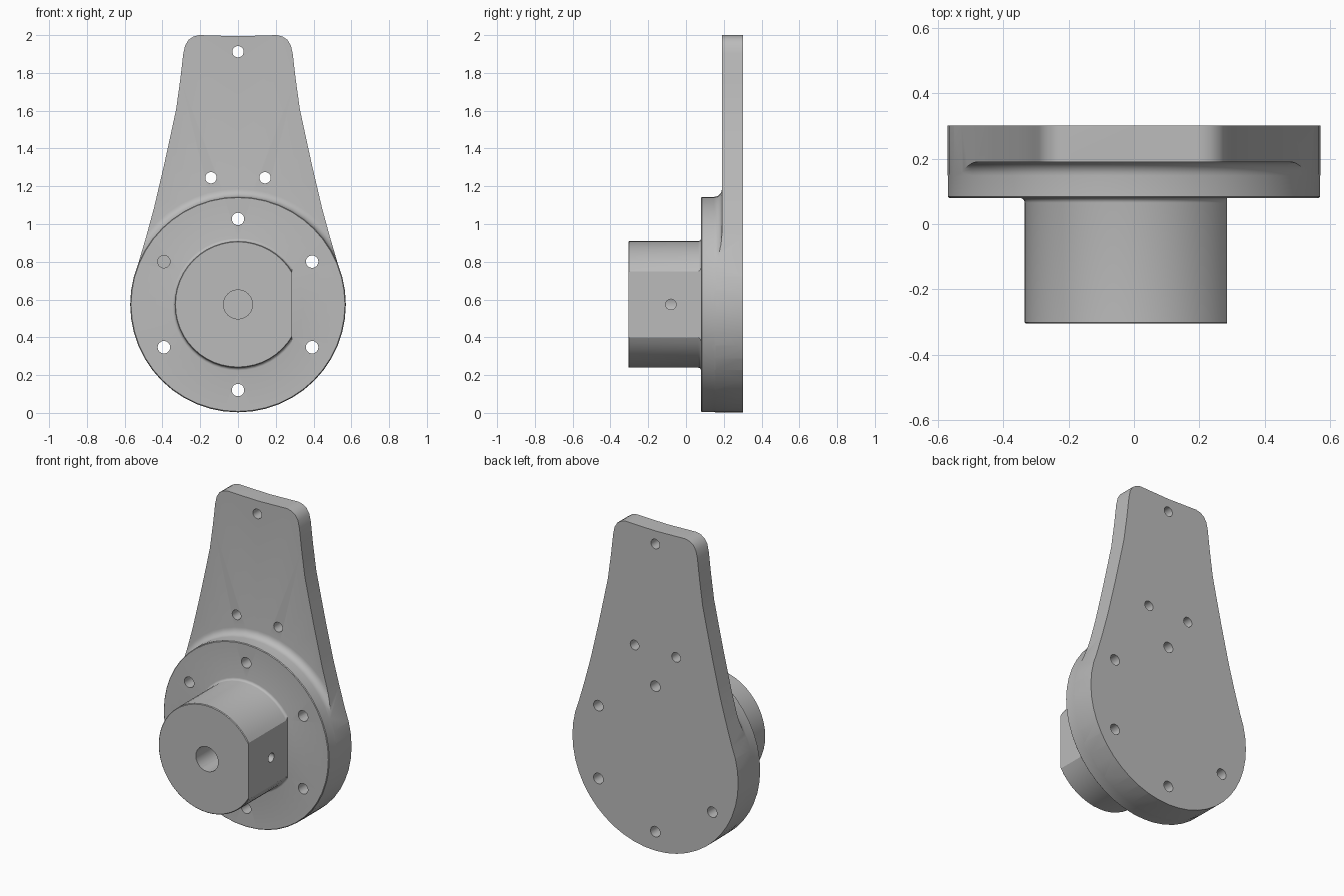
import bpy, bmesh
from math import radians, sin, cos, pi
from mathutils import Matrix, Vector

if "Cube" in bpy.data.objects:
    bpy.data.objects.remove(bpy.data.objects["Cube"], do_unlink=True)

CENTRE = 0.574      # height of the hub axis
STEPS = 48          # sides of the round parts
DISC_R = 0.57
AXIS_Y = Matrix.Rotation(radians(90), 4, 'X')
AXIS_X = Matrix.Rotation(radians(90), 4, 'Y')

grey = bpy.data.materials.new("machined_grey")
grey.use_nodes = True
colour = (0.5, 0.5, 0.5, 1)
grey.diffuse_color = colour
grey.node_tree.nodes["Principled BSDF"].inputs["Base Color"].default_value = colour


def make_object(name, bm):
    bmesh.ops.recalc_face_normals(bm, faces=bm.faces[:])
    mesh = bpy.data.meshes.new(name)
    bm.to_mesh(mesh)
    bm.free()
    mesh.materials.append(grey)
    obj = bpy.data.objects.new(name, mesh)
    bpy.context.collection.objects.link(obj)
    return obj


def combine(target, tool, operation):
    """Apply a boolean and discard the helper."""
    tool.hide_render = True
    mod = target.modifiers.new("shape", 'BOOLEAN')
    mod.operation, mod.solver, mod.object = operation, 'EXACT', tool
    bpy.context.view_layer.objects.active = target
    bpy.ops.object.modifier_apply(modifier=mod.name)
    bpy.data.objects.remove(tool, do_unlink=True)


def drill(target, location, radius, depth, rotation=AXIS_Y):
    bm = bmesh.new()
    bmesh.ops.create_cone(bm, cap_ends=True, segments=24, radius1=radius,
                          radius2=radius, depth=depth,
                          matrix=Matrix.Translation(location) @ rotation)
    combine(target, make_object("drill", bm), 'DIFFERENCE')


def fillet(r, y, size, count):
    """Concave quarter round from a cylinder of radius r onto a face at y."""
    return [(r + size * (1 - cos(a)), y - size * (1 - sin(a)))
            for a in (pi / 2 * i / count for i in range(count + 1))]


# Turned body: hub, disc and plate thickness revolved as (radius, y)
profile = [(0, -0.305), (0.331, -0.305), (0.335, -0.301)]
profile += fillet(0.335, 0.08, 0.015, 4)
profile += [(DISC_R - 0.004, 0.08), (DISC_R, 0.084)]
profile += fillet(DISC_R, 0.19, 0.042, 6)
profile += [(1.6, 0.19), (1.6, 0.302), (0, 0.302)]
bm = bmesh.new()
verts = [bm.verts.new((r, y, CENTRE)) for r, y in profile]
edges = [bm.edges.new(pair) for pair in zip(verts, verts[1:])]
bmesh.ops.spin(bm, geom=verts + edges, cent=(0, 0, CENTRE), axis=(0, 1, 0),
               angle=2 * pi, steps=STEPS, use_duplicate=False)
bmesh.ops.remove_doubles(bm, verts=bm.verts[:], dist=0.0001)
body = make_object("hub_lever", bm)

# Lever outline: tapering flanks, rounded top corners and round lower end
side = [(0.487, 0.93), (0.446, 1.08), (0.392, 1.31), (0.357, 1.47),
        (0.327, 1.61), (0.305, 1.77), (0.29, 1.9), (0.28, 1.945),
        (0.262, 1.975), (0.235, 1.993), (0.205, 2.0)]
first = radians(22.5)
sweep = 2 * pi / STEPS
arc = [((DISC_R + 0.001) * cos(a), CENTRE + (DISC_R + 0.001) * sin(a))
       for a in (first - sweep * i for i in range(31))]
outline = arc + [(-x, z) for x, z in side] + [(0, 1.994)] + side[::-1]
bm = bmesh.new()
face = bm.faces.new([bm.verts.new((x, -1, z)) for x, z in outline])
extruded = bmesh.ops.extrude_face_region(bm, geom=[face])["geom"]
bmesh.ops.translate(bm, vec=(0, 2, 0),
                    verts=[v for v in extruded if isinstance(v, bmesh.types.BMVert)])
combine(body, make_object("outline_cutter", bm), 'INTERSECT')

# Flat on the left side of the hub
bm = bmesh.new()
bmesh.ops.create_cube(bm, size=1)
bmesh.ops.scale(bm, vec=(0.2, 0.5798, 1), verts=bm.verts[:])
bmesh.ops.translate(bm, vec=(0.385, 0.0798 - 0.2899, CENTRE), verts=bm.verts[:])
combine(body, make_object("flat_cutter", bm), 'DIFFERENCE')

# Blind shaft bore and cross hole for a set screw
drill(body, Vector((0, -0.16, CENTRE)), 0.077, 0.48)
drill(body, Vector((0.2, -0.08, CENTRE)), 0.028, 0.36, AXIS_X)

# Bolt circle through the disc
for i in range(6):
    a = radians(30 + 60 * i)
    drill(body, Vector((0.453 * cos(a), 0.2, CENTRE + 0.453 * sin(a))), 0.033, 0.6)

# Mounting holes through the lever
for x, z in ((-0.143, 1.245), (0.143, 1.245), (0, 1.912)):
    drill(body, Vector((x, 0.2, z)), 0.03, 0.6)

bpy.ops.object.select_all(action='DESELECT')
body.select_set(True)
bpy.context.view_layer.objects.active = body
bpy.ops.object.shade_smooth_by_angle(angle=radians(30))
